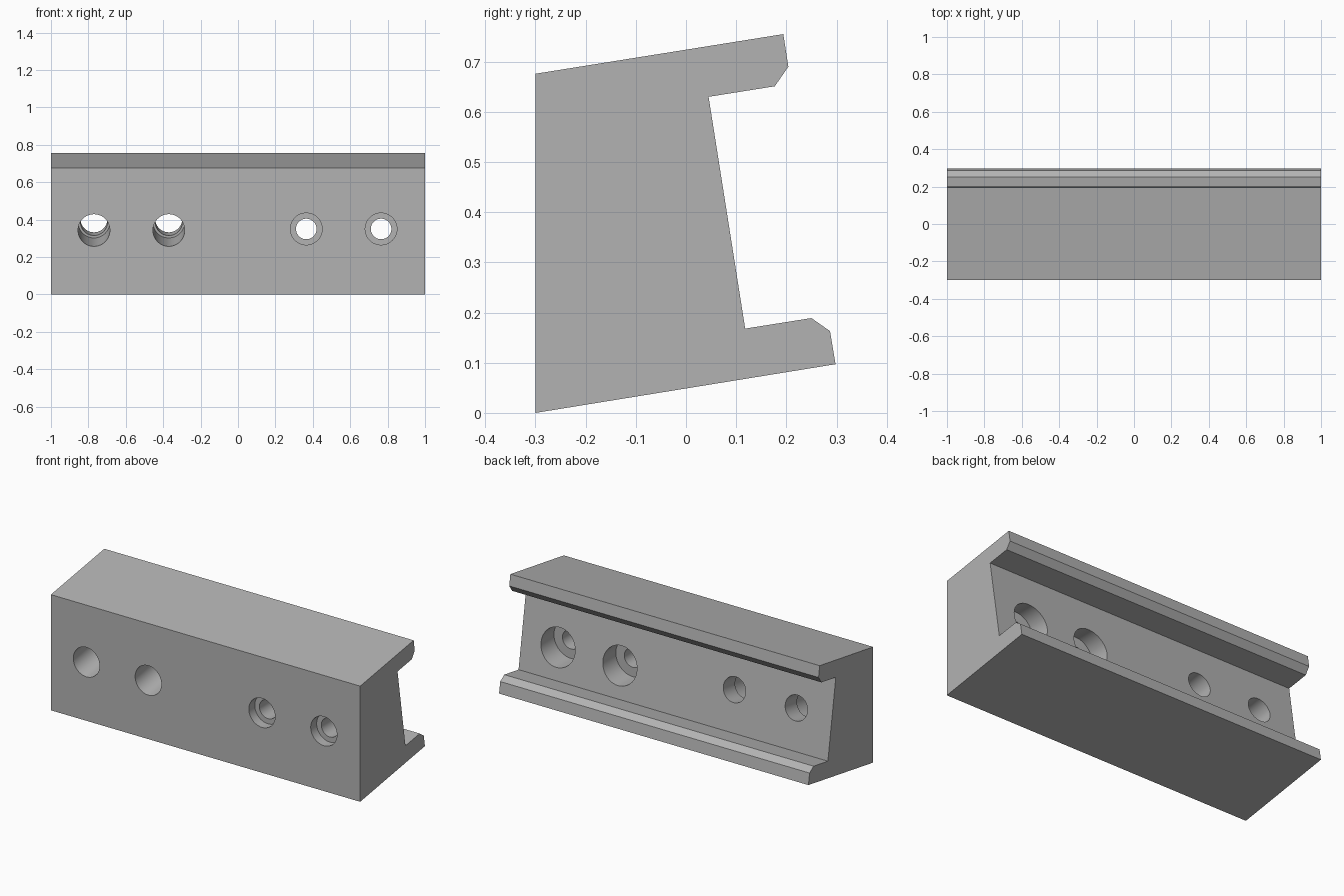
import bpy, bmesh, math
from mathutils import Matrix, Vector

cube = bpy.data.objects.get("Cube")
if cube:
    bpy.data.objects.remove(cube, do_unlink=True)

grey = bpy.data.materials.new("plain grey")
grey.use_nodes = True
colour = (0.45, 0.45, 0.45, 1)
grey.diffuse_color = colour
grey.node_tree.nodes["Principled BSDF"].inputs["Base Color"].default_value = colour


def make_object(name, bm):
    bmesh.ops.recalc_face_normals(bm, faces=bm.faces)
    mesh = bpy.data.meshes.new(name)
    bm.to_mesh(mesh)
    bm.free()
    mesh.materials.append(grey)
    obj = bpy.data.objects.new(name, mesh)
    bpy.context.collection.objects.link(obj)
    return obj


def stepped_cutter(name, steps, origin, tilt, sides=48):
    """Stepped cylinder along +y; steps are (distance, radius)."""
    bm = bmesh.new()
    rings = []
    for t, r in steps:
        angles = [2 * math.pi * i / sides for i in range(sides)]
        rings.append([bm.verts.new((r * math.cos(a), t, r * math.sin(a))) for a in angles])
    for a, b in zip(rings, rings[1:]):
        for i in range(sides):
            j = (i + 1) % sides
            bm.faces.new((a[i], a[j], b[j], b[i]))
    bm.faces.new(rings[0])
    bm.faces.new(rings[-1])
    place = Matrix.Translation(origin) @ Matrix.Rotation(tilt, 4, "X")
    bmesh.ops.transform(bm, matrix=place, verts=bm.verts)
    return make_object(name, bm)


# Rail block: channel profile (y, z) extruded along x
profile = [(-0.3, 0), (0.298, 0.097), (0.287, 0.163), (0.25, 0.189), (0.118, 0.168),
           (0.045, 0.63), (0.177, 0.651), (0.204, 0.69), (0.194, 0.755), (-0.3, 0.676)]
bm = bmesh.new()
end = bm.faces.new([bm.verts.new((-1, y, z)) for y, z in profile])
grown = bmesh.ops.extrude_face_region(bm, geom=[end])["geom"]
bmesh.ops.translate(bm, vec=(2, 0, 0), verts=[v for v in grown if isinstance(v, bmesh.types.BMVert)])
block = make_object("rail_block", bm)

# Level holes, recessed at both ends
level = [(-0.1, 0.085), (0.055, 0.085), (0.055, 0.055), (0.27, 0.055), (0.27, 0.11), (0.5, 0.11)]
# Tilted holes, square to the channel floor, wide at the front
tilted = [(-0.1, 0.085), (0.275, 0.085), (0.275, 0.072), (0.5, 0.072)]
tilt = math.atan2(0.073, 0.462)

cutters = []
for x in (0.365, 0.765):
    cutters.append(stepped_cutter("level_hole_cutter", level, Vector((x, -0.3, 0.35)), 0))
    cutters.append(stepped_cutter("tilted_hole_cutter", tilted, Vector((x - 1.135, -0.3, 0.343)), tilt))

# Cut the holes, then drop the cutters
bpy.ops.object.select_all(action="DESELECT")
bpy.context.view_layer.objects.active = block
block.select_set(True)
for cutter in cutters:
    mod = block.modifiers.new("hole", "BOOLEAN")
    mod.operation = "DIFFERENCE"
    mod.solver = "EXACT"
    mod.object = cutter
    bpy.ops.object.modifier_apply(modifier=mod.name)
    bpy.data.objects.remove(cutter, do_unlink=True)
bpy.ops.object.shade_smooth_by_angle(angle=math.radians(20))
